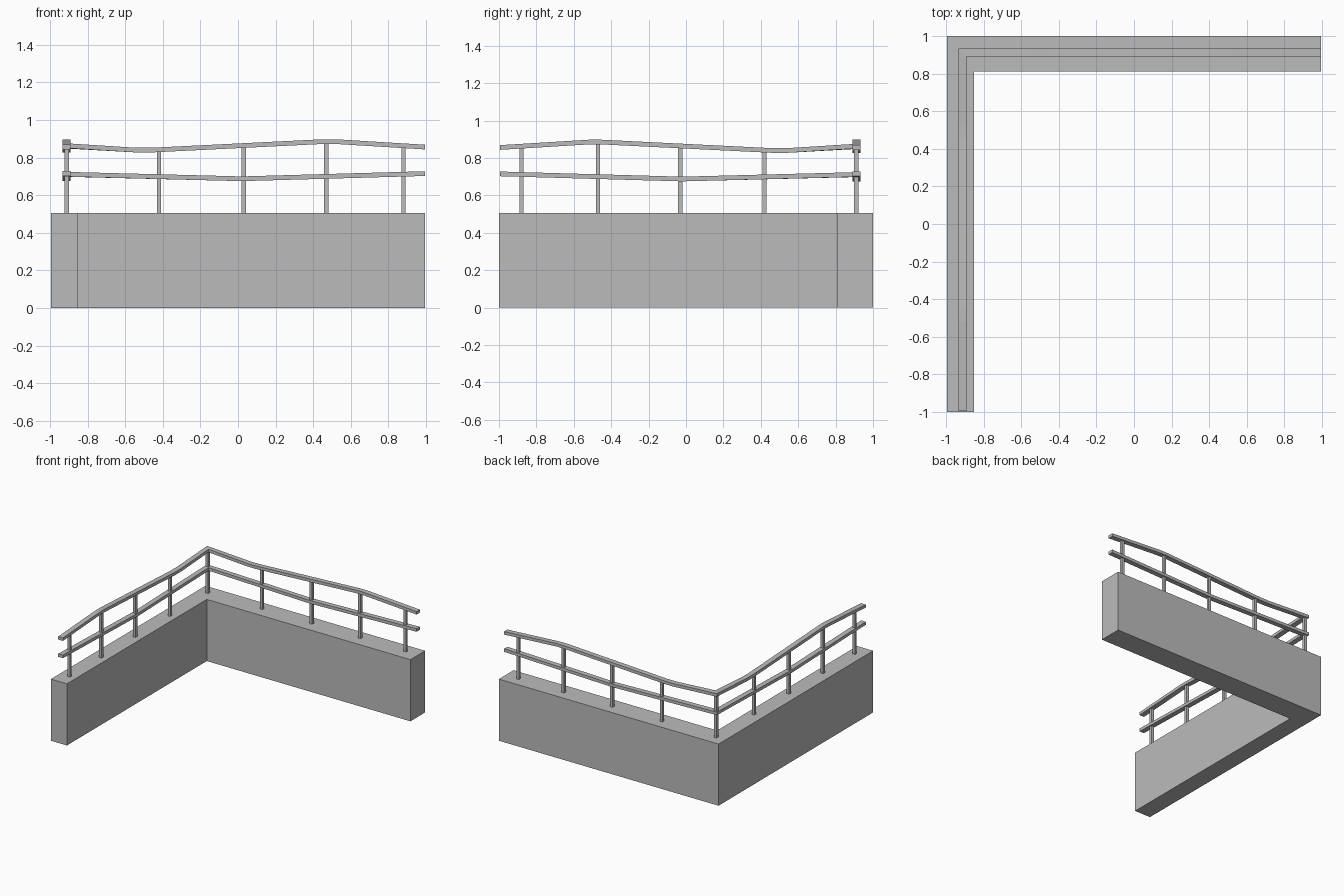
import bpy
import bmesh
from mathutils import Vector

cube = bpy.data.objects.get("Cube")
if cube:
    bpy.data.objects.remove(cube, do_unlink=True)

grey = bpy.data.materials.new("concrete grey")
grey.use_nodes = True
COLOUR = (0.5, 0.5, 0.5, 1)
grey.diffuse_color = COLOUR
grey.node_tree.nodes["Principled BSDF"].inputs["Base Color"].default_value = COLOUR

END = 0.995          # outer extent of the walls
WALL_TOP = 0.505
AXIS = 0.911         # distance of the railing lines from the centre
CORNER = Vector((-AXIS, AXIS, 0))


def finish(name, bm):
    bmesh.ops.recalc_face_normals(bm, faces=bm.faces[:])
    mesh = bpy.data.meshes.new(name)
    bm.to_mesh(mesh)
    bm.free()
    mesh.materials.append(grey)
    obj = bpy.data.objects.new(name, mesh)
    bpy.context.collection.objects.link(obj)
    return obj


def prism(name, outline, bottom, top):
    bm = bmesh.new()
    face = bm.faces.new([bm.verts.new((x, y, bottom)) for x, y in outline])
    new = bmesh.ops.extrude_face_region(bm, geom=[face])["geom"]
    verts = [v for v in new if isinstance(v, bmesh.types.BMVert)]
    bmesh.ops.translate(bm, verts=verts, vec=(0, 0, top - bottom))
    return finish(name, bm)


def rail(name, profile, half_width=0.021, half_height=0.0125):
    """Sweep a rectangular bar along both walls, mitred at the corner."""
    side = [(Vector((-AXIS, -s, z)), Vector((-1, 0, 0))) for s, z in reversed(profile[1:])]
    corner = [(CORNER + Vector((0, 0, profile[0][1])), Vector((-1, 1, 0)))]
    back = [(Vector((s, AXIS, z)), Vector((0, 1, 0))) for s, z in profile[1:]]
    bm = bmesh.new()
    rings = []
    for centre, normal in side + corner + back:
        w = normal * half_width
        h = Vector((0, 0, half_height))
        rings.append([bm.verts.new(centre + o) for o in (w + h, w - h, -w - h, -w + h)])
    for a, b in zip(rings, rings[1:]):
        for i in range(4):
            j = (i + 1) % 4
            bm.faces.new((a[i], a[j], b[j], b[i]))
    bm.faces.new(rings[0])
    bm.faces.new(rings[-1])
    return finish(name, bm)


def post(name, x, y, top, half=0.0115):
    outline = [(x - half, y - half), (x + half, y - half),
               (x + half, y + half), (x - half, y + half)]
    return prism(name, outline, WALL_TOP - 0.005, top)


# L-shaped wall
prism("corner_wall", [(-END, -1), (-0.85, -1), (-0.85, 0.81),
                      (END, 0.81), (END, 1), (-END, 1)], 0, WALL_TOP)

# Gently bent handrail and middle rail: (distance along the wall, height)
top_profile = [(-AXIS, 0.862), (-0.54, 0.84), (-0.46, 0.84),
               (0.45, 0.885), (0.52, 0.885), (END, 0.856)]
rail("top_rail", top_profile)
rail("middle_rail", [(-AXIS, 0.711), (0.0, 0.688), (0.04, 0.688), (END, 0.715)])


def rail_height(s):
    for (a, za), (b, zb) in zip(top_profile, top_profile[1:]):
        if a <= s <= b:
            return za + (zb - za) * (s - a) / (b - a)


# Posts, mirrored across the corner diagonal
post("corner_post", -AXIS, AXIS, rail_height(-AXIS))
for i, s in enumerate((-0.42, 0.03, 0.47, 0.88), 1):
    post(f"back_post_{i}", s, AXIS, rail_height(s))
    post(f"side_post_{i}", -AXIS, -s, rail_height(s))
